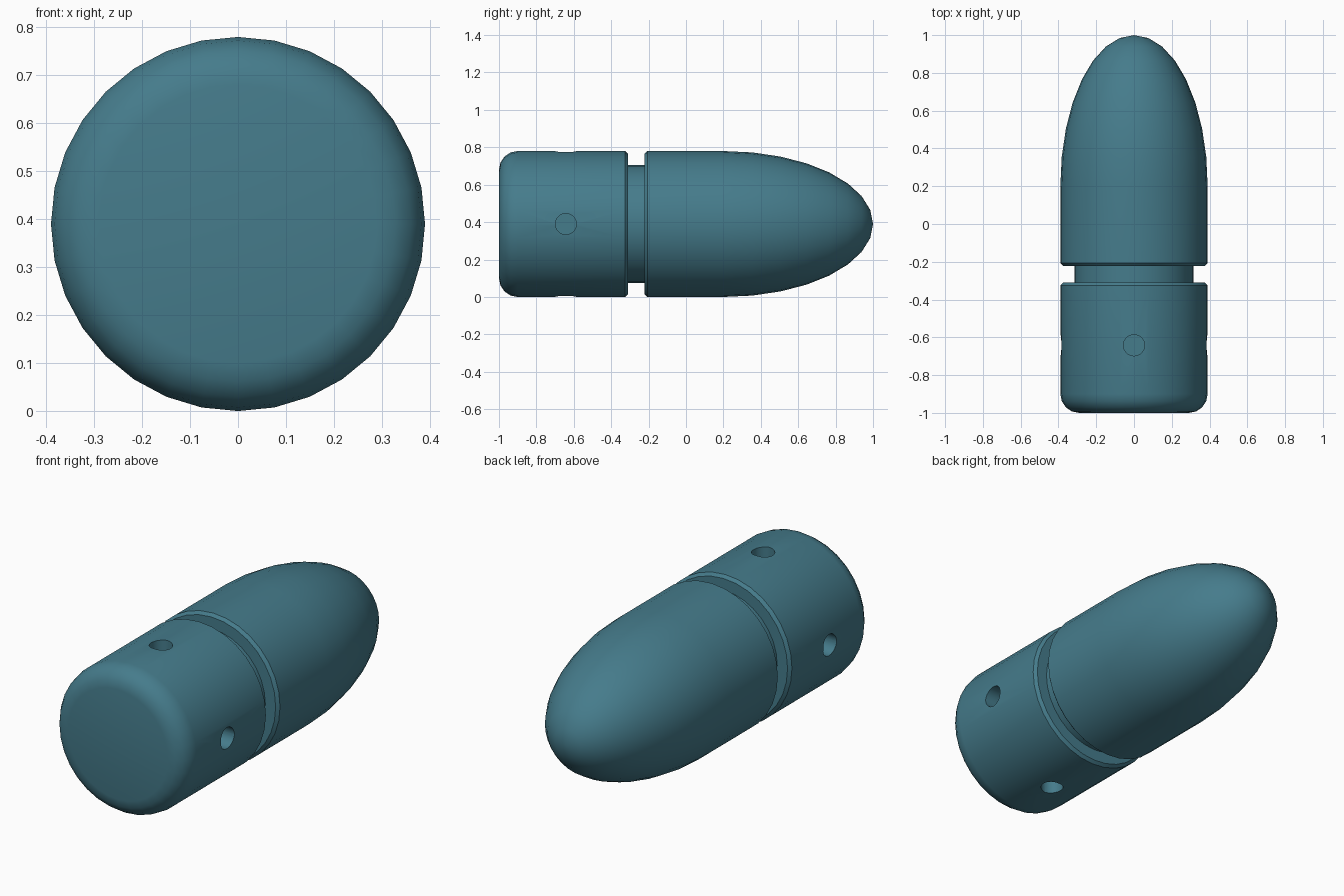
import bpy, bmesh, math
from mathutils import Matrix

if "Cube" in bpy.data.objects:
    bpy.data.objects.remove(bpy.data.objects["Cube"])

SIDES = 32
R = 0.39          # body radius and height of the axis
TEAL = (0.06, 0.2, 0.26, 1)

mat = bpy.data.materials.new("teal")
mat.diffuse_color = TEAL
mat.use_nodes = True
mat.node_tree.nodes["Principled BSDF"].inputs["Base Color"].default_value = mat.diffuse_color


def lathe(name, profile):
    """Revolve (radius, y) points about the y axis; zero radius gives a pole."""
    bm = bmesh.new()
    rings = []
    for r, y in profile:
        if r < 1e-5:
            rings.append([bm.verts.new((0, y, R))])
        else:
            rings.append([bm.verts.new((r * math.sin(2 * math.pi * i / SIDES), y,
                                        R + r * math.cos(2 * math.pi * i / SIDES)))
                          for i in range(SIDES)])
    bm.faces.new(rings[0])
    for a, b in zip(rings, rings[1:]):
        for i in range(SIDES):
            j = (i + 1) % SIDES
            if len(b) == 1:
                bm.faces.new((a[i], a[j], b[0]))
            else:
                bm.faces.new((a[i], a[j], b[j], b[i]))
    bmesh.ops.recalc_face_normals(bm, faces=bm.faces)
    me = bpy.data.meshes.new(name)
    bm.to_mesh(me)
    bm.free()
    ob = bpy.data.objects.new(name, me)
    bpy.context.collection.objects.link(ob)
    return ob


# Rounded base edge, chamfered groove, elliptical nose
fillet = [(R - 0.1 + 0.1 * math.sin(a), -0.9 - 0.1 * math.cos(a))
          for a in (i * math.pi / 8 for i in range(5))]
groove = [(R, -0.325), (0.375, -0.31), (0.315, -0.31),
          (0.315, -0.222), (0.375, -0.222), (R, -0.207)]
nose = [(R * math.cos(a), 0.2 + 0.8 * math.sin(a))
        for a in (i * math.pi / 16 for i in range(9))]
body = lathe("capsule_body", fillet + groove + nose)
body.data.materials.append(mat)

# Four blind holes around the base, cut with one helper mesh
HOLE_Y, HOLE_R, DEPTH = -0.642, 0.056, 0.12
bm = bmesh.new()
for k in range(4):
    m = (Matrix.Translation((0, HOLE_Y, R)) @ Matrix.Rotation(k * math.pi / 2, 4, 'Y')
         @ Matrix.Translation((0, 0, R - DEPTH + 0.15)))
    bmesh.ops.create_cone(bm, cap_ends=True, segments=32, radius1=HOLE_R,
                          radius2=HOLE_R, depth=0.3, matrix=m)
me = bpy.data.meshes.new("hole_cutter")
bm.to_mesh(me)
bm.free()
me.materials.append(mat)
cutter = bpy.data.objects.new("hole_cutter", me)
bpy.context.collection.objects.link(cutter)
cutter.hide_render = True

mod = body.modifiers.new("holes", 'BOOLEAN')
mod.operation = 'DIFFERENCE'
mod.solver = 'EXACT'
mod.object = cutter
bpy.context.view_layer.objects.active = body
body.select_set(True)
bpy.ops.object.modifier_apply(modifier=mod.name)
bpy.data.objects.remove(cutter)

bpy.ops.object.shade_smooth_by_angle(angle=math.radians(30))
